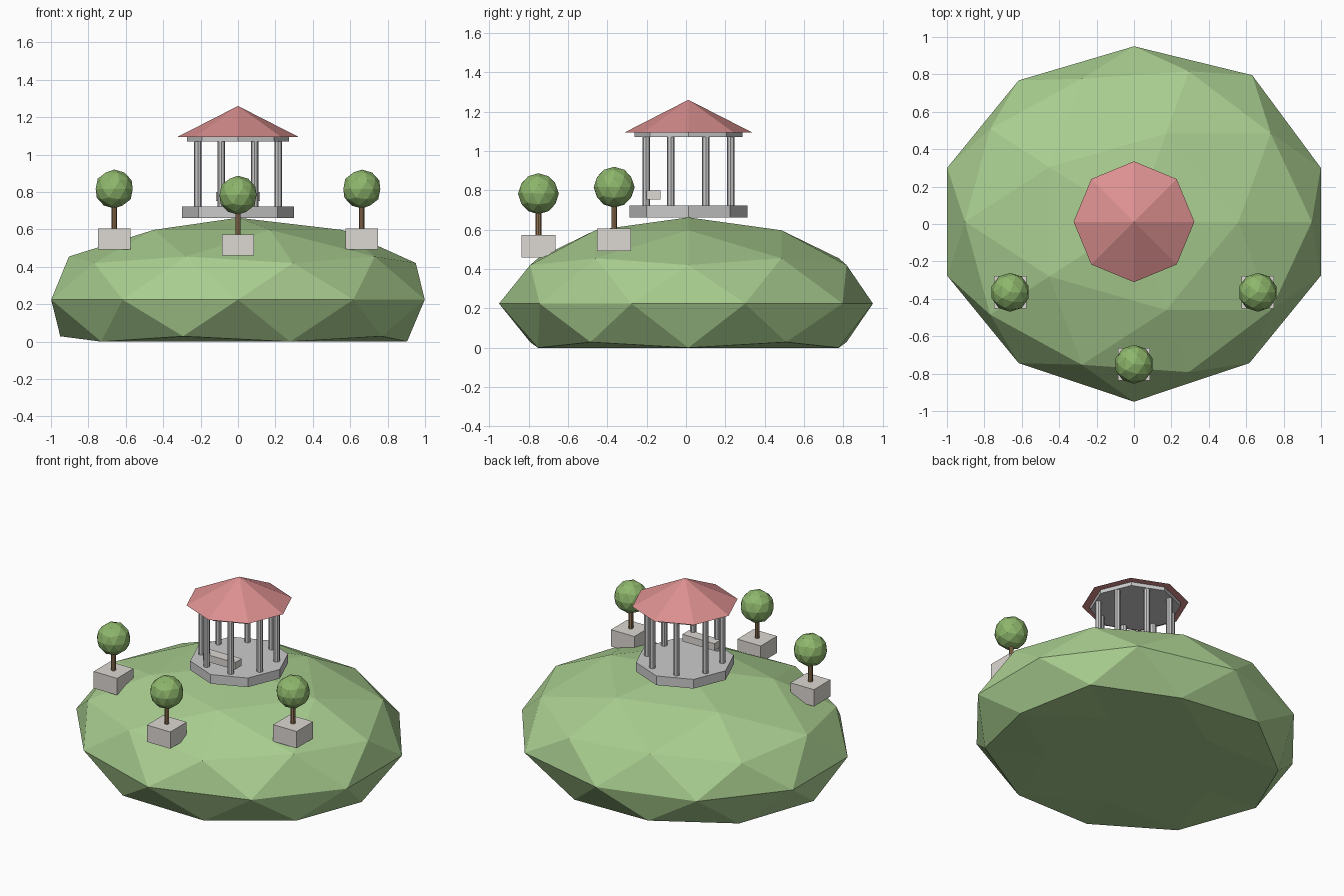
import bpy
from math import cos, sin, radians

if "Cube" in bpy.data.objects:
    bpy.data.objects.remove(bpy.data.objects["Cube"])

CY = 0.012  # y centre of the hill top and pavilion


def material(name, rgb):
    m = bpy.data.materials.new(name)
    m.diffuse_color = (*rgb, 1)
    m.use_nodes = True
    m.node_tree.nodes["Principled BSDF"].inputs["Base Color"].default_value = m.diffuse_color
    return m


GRASS = material("grass", (0.40, 0.62, 0.28))
LEAF = material("leaf", (0.27, 0.47, 0.15))
BARK = material("bark", (0.30, 0.18, 0.09))
STONE = material("stone", (0.72, 0.69, 0.65))
TILE = material("tile", (0.72, 0.28, 0.28))


def finish(name, mat):
    ob = bpy.context.object
    ob.name = name
    if mat:
        ob.data.materials.append(mat)
    return ob


def cylinder(name, x, y, z0, z1, r, mat=None, r2=None, sides=8):
    bpy.ops.mesh.primitive_cone_add(vertices=sides, radius1=r, radius2=r if r2 is None else r2,
                                    depth=z1 - z0, location=(x, y, (z0 + z1) / 2))
    return finish(name, mat)


def box(name, centre, size, mat):
    bpy.ops.mesh.primitive_cube_add(size=1, location=centre)
    ob = finish(name, mat)
    for v in ob.data.vertices:
        v.co = [c * s for c, s in zip(v.co, size)]
    return ob


def ball(name, location, r, mat):
    bpy.ops.mesh.primitive_ico_sphere_add(subdivisions=2, radius=r, location=location)
    return finish(name, mat)


# hill: squashed icosphere with a flattened underside
hill = ball("hill", (0, 0, 0), 1, GRASS)
for v in hill.data.vertices:
    x, y, z = v.co
    equator = abs(z) < 0.01
    k = 1.0 if equator else 1.012
    nx, ny = x * 1.05 * k, y * 0.934 * k + CY
    nz = max(0, z * 0.438 + 0.2246)
    if equator and abs(x) < 0.01:
        ny = 0.95 if y > 0 else -0.95
    if equator and x > 0.5 and 0.7 < y < 0.9:
        nx, ny = nx + 0.015, ny + 0.028
    v.co = nx, ny, nz

# pavilion: floor, columns, ceiling slab, roof
cylinder("pavilion_floor", 0, CY, 0.661, 0.722, 0.30)
for i in range(8):
    a = radians(22.5 + 45 * i)
    cylinder(f"column_{i + 1}", 0.2325 * cos(a), CY + 0.2325 * sin(a), 0.72, 1.072, 0.0195)
cylinder("ceiling_slab", 0, CY, 1.07, 1.096, 0.274)
cylinder("roof", 0, CY, 1.095, 1.26, 0.323, TILE, r2=0)

# bench between the front columns
box("bench", (0, -0.166, 0.776), (0.236, 0.072, 0.047), STONE)

# planters with ball trees
for side, x, y, z in (("left", -0.662, -0.365, 0.493),
                      ("front", 0, -0.75, 0.46),
                      ("right", 0.662, -0.365, 0.493)):
    top = z + 0.112
    box(f"{side}_planter", (x, y, z + 0.056), (0.173, 0.173, 0.112), STONE)
    cylinder(f"{side}_trunk", x, y, top - 0.01, top + 0.15, 0.0145, BARK)
    ball(f"{side}_foliage", (x, y, top + 0.211), 0.104, LEAF)
